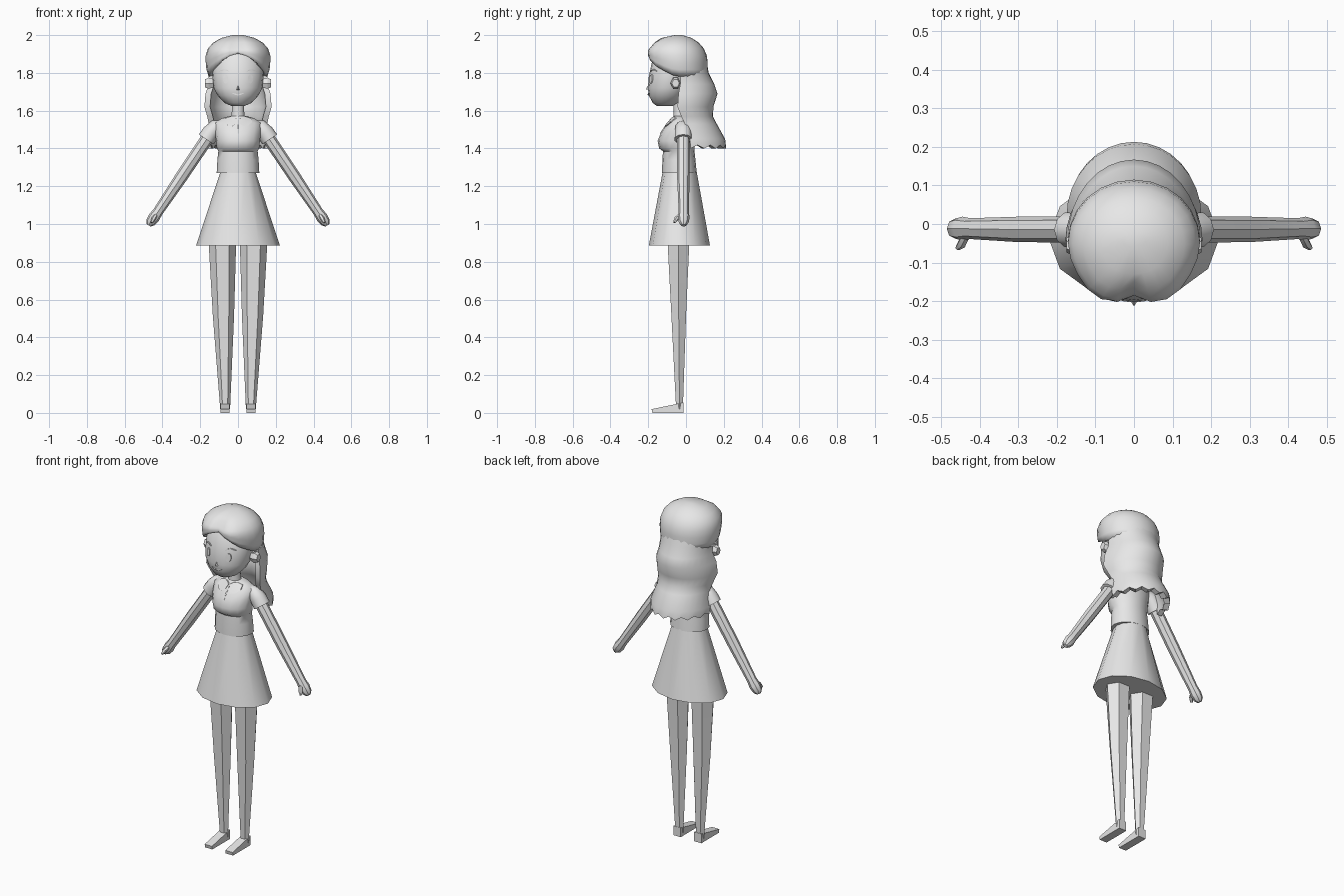
import bpy, bmesh, math
from mathutils import Vector

if "Cube" in bpy.data.objects:
    bpy.data.objects.remove(bpy.data.objects["Cube"])

grey = bpy.data.materials.new("light grey")
grey.diffuse_color = (0.8, 0.8, 0.8, 1)
grey.use_nodes = True
grey.node_tree.nodes["Principled BSDF"].inputs["Base Color"].default_value = grey.diffuse_color


def finish(name, verts, faces, angle=40, thick=0.0):
    """Make an object with tidy normals, grey material and angle-based smoothing."""
    bm = bmesh.new()
    vs = [bm.verts.new(v) for v in verts]
    for f in faces:
        bm.faces.new([vs[i] for i in f])
    bmesh.ops.recalc_face_normals(bm, faces=bm.faces)
    me = bpy.data.meshes.new(name)
    bm.to_mesh(me)
    bm.free()
    me.materials.append(grey)
    ob = bpy.data.objects.new(name, me)
    bpy.context.collection.objects.link(ob)
    if thick:
        m = ob.modifiers.new("thickness", 'SOLIDIFY')
        m.thickness, m.offset = thick, -1
    bpy.ops.object.select_all(action='DESELECT')
    ob.select_set(True)
    bpy.context.view_layer.objects.active = ob
    if angle:
        bpy.ops.object.shade_smooth_by_angle(angle=math.radians(angle))
    return ob


def loft(name, rings, angle=40, caps=True, thick=0.0):
    """Skin a list of equally long closed rings."""
    n = len(rings[0])
    verts = [p for r in rings for p in r]
    faces = [(k*n + i, k*n + (i+1) % n, (k+1)*n + (i+1) % n, (k+1)*n + i)
             for k in range(len(rings)-1) for i in range(n)]
    if caps:
        faces.append(tuple(range(n)))
    if caps or thick:
        faces.append(tuple(range((len(rings)-1)*n, len(rings)*n)))
    return finish(name, verts, faces, angle, thick)


def oval(z, hw, yf, yb, n, cx=0.0, turn=0.0):
    """Horizontal oval from half width, front y and back y; starts at the front."""
    return [(cx + hw*math.sin(a), (yf+yb)/2 - (yb-yf)/2*math.cos(a), z)
            for a in (2*math.pi*(i+turn)/n for i in range(n))]


def stack(name, table, n, angle=40, **kw):
    return loft(name, [oval(*row, n, **kw) for row in table], angle)


def tube(name, path, n=8, angle=40):
    """Tube through (x, y, z, radius) points lying near the xz plane."""
    rings = []
    pts = [Vector(p[:3]) for p in path]
    for i, p in enumerate(pts):
        d = (pts[min(i+1, len(pts)-1)] - pts[max(i-1, 0)]).normalized()
        u = d.cross(Vector((0, 1, 0))).normalized()
        v = d.cross(u)
        r = path[i][3]
        rings.append([p + r*(u*math.cos(a) + v*math.sin(a))
                      for a in (2*math.pi*k/n for k in range(n))])
    return loft(name, rings, angle)


def lookup(table, z):
    """Interpolate a (z, hw, yf, yb) table."""
    z = min(max(z, table[0][0]), table[-1][0])
    for a, b in zip(table, table[1:]):
        if z <= b[0]:
            t = (z - a[0])/(b[0] - a[0])
            return [a[k] + t*(b[k] - a[k]) for k in (1, 2, 3)]


def patch(name, outline, table, lift=0.005):
    """Thin plate following the front of a lofted body."""
    def on(x, z):
        hw, yf, yb = lookup(table, z)
        c = math.sqrt(max(0, 1 - (x/hw)**2))
        return (x, (yf+yb)/2 - (yb-yf)/2*c - lift, z)
    n = len(outline)
    mid = (sum(p[0] for p in outline)/n, sum(p[1] for p in outline)/n)
    front = [on(*p) for p in outline] + [on(*mid)]
    back = [(x, y + 0.009, z) for x, y, z in front]
    faces = []
    for i in range(n):
        j = (i+1) % n
        faces += [(i, j, n), (j+n+1, i+n+1, 2*n+1), (i, i+n+1, j+n+1, j)]
    return finish(name, front + back, faces, 30)


def arc_strip(x0, z0, w, rise, t):
    """Curved strip outline, used for mouth and brows."""
    k = [i/3 - 1 for i in range(7)]
    top = [(x0 + w*u, z0 + rise*(1 - u*u) + t*(1 - 0.8*abs(u))) for u in k]
    return top + [(x0 + w*u, z0 + rise*(1 - u*u)) for u in reversed(k)]


# Head and neck
HEAD = [(1.625, .035, -.155, -.07), (1.64, .07, -.175, -.04), (1.68, .108, -.197, 0),
        (1.72, .128, -.202, .02), (1.78, .135, -.197, .04), (1.85, .138, -.182, .06),
        (1.93, .105, -.14, .05), (1.97, .05, -.09, .02)]
stack("head", HEAD, 20, 60)
stack("neck", [(1.54, .04, -.07, .01), (1.60, .034, -.065, .003), (1.66, .034, -.07, .0)], 10)
finish("nose", [(-.009, -.2, 1.71), (.009, -.2, 1.71), (0, -.2, 1.735), (0, -.213, 1.714)],
       [(0, 1, 3), (1, 2, 3), (2, 0, 3), (0, 2, 1)])
patch("mouth", arc_strip(0, 1.693, .032, -.012, .005), HEAD)

# Torso and skirt
TORSO = [(1.27, .113, -.127, .057), (1.34, .109, -.125, .05), (1.385, .104, -.122, .045),
         (1.40, .112, -.142, .045), (1.44, .116, -.15, .045), (1.49, .122, -.13, .045),
         (1.535, .125, -.095, .04), (1.56, .085, -.072, .025), (1.572, .045, -.066, .012)]
stack("blouse", TORSO, 16, 45)
stack("skirt", [(.885, .222, -.197, .127), (1.285, .09, -.122, .055)], 12, 40)
patch("placket", [(-.004, 1.48), (.004, 1.48), (.004, 1.55), (-.004, 1.55)], TORSO, .004)

for s, side in ((1, "left"), (-1, "right")):
    # Face details
    patch(side + "_eye", [(s*.066 + .014*math.cos(a), 1.768 + .024*math.sin(a))
                          for a in (math.pi*k/6 for k in range(12))], HEAD)
    patch(side + "_brow", arc_strip(s*.072, 1.808, .026, .008, .005), HEAD)
    # Ears
    ear = [oval(0, r, -r, r, 6) for r in (.022, .034, .024)]
    loft(side + "_ear", [[(s*x, -.055 + .8*p[1], 1.745 + p[0]) for p in r]
                         for x, r in zip((.12, .155, .175), ear)], 30)
    # Collar lobe
    patch(side + "_collar", [(s*x, z) for x, z in (
        (.004, 1.555), (.012, 1.53), (.03, 1.517), (.055, 1.522), (.075, 1.54),
        (.07, 1.56), (.04, 1.569), (.02, 1.566))], TORSO, .007)
    # Puffed sleeve with cuff, then the arm
    tube(side + "_sleeve", [(s*.085, -.015, 1.52, .03), (s*.115, -.015, 1.512, .042),
                            (s*.145, -.015, 1.482, .046), (s*.168, -.015, 1.448, .047)], 10)
    tube(side + "_arm", [(s*.15, -.014, 1.472, .034), (s*.30, -.014, 1.249, .033),
                         (s*.425, -.012, 1.063, .027), (s*.445, -.012, 1.034, .031),
                         (s*.464, -.012, 1.008, .026), (s*.473, -.012, .993, .012)], 8, 35)
    tube(side + "_thumb", [(s*.436, -.03, 1.046, .011), (s*.447, -.052, 1.028, .012),
                           (s*.457, -.062, 1.008, .007)], 6)
    # Tapered six-sided leg and wedge foot
    loft(side + "_leg", [oval(z, hw, yf, yb, 6, cx=s*cx, turn=.5) for z, cx, hw, yf, yb in (
        (.02, .068, .026, -.055, -.014), (.51, .077, .056, -.083, .006),
        (.93, .083, .074, -.108, .028))], 25)
    side_shape = [(-.013, 0), (-.178, 0), (-.182, .02), (-.06, .045), (-.013, .055)]
    loft(side + "_foot", [[(s*x, y, z) for y, z in side_shape] for x in (.044, .092)], 0)

# Hair cap: lower edge rises to a parting at the front centre
CAP = [(1.77, .152, -.17, .115), (1.82, .168, -.192, .115), (1.87, .172, -.203, .115),
       (1.915, .17, -.208, .105), (1.955, .14, -.18, .075), (1.985, .088, -.13, .03),
       (2.0, .03, -.06, -.02)]
EDGE = [(0, 1.902), (20, 1.885), (45, 1.835), (70, 1.79), (90, 1.78), (181, 1.78)]
N = 24


def edge_z(deg):
    for (a, za), (b, zb) in zip(EDGE, EDGE[1:]):
        if deg <= b:
            return za + (zb - za)*(deg - a)/(b - a)


rings = []
for row in range(8):
    ring = []
    for i in range(N):
        a = 2*math.pi*i/N
        deg = min(360*i/N, 360 - 360*i/N)
        z = (1.93 - (1.93 - edge_z(deg))*(1 - row/4)) if row < 4 else (1.93, 1.96, 1.985, 2.0)[row-4]
        hw, yf, yb = lookup(CAP, z)
        y = (yf+yb)/2 - (yb-yf)/2*math.cos(a)
        if row < 6:  # crease at the parting, fuller lobes beside it
            y += .022 if deg < 1 else (-.008 if 20 < deg < 50 else 0)
        ring.append((hw*math.sin(a), y, z))
    rings.append(ring)
loft("hair_cap", rings, 40, caps=False, thick=.02)

# Long wavy back hair: crescent sections, notched lower hem
FALL = [(1.41, .172, .025, .213), (1.45, .175, .02, .207), (1.53, .155, -.005, .163),
        (1.57, .163, -.025, .143), (1.62, .178, -.045, .145), (1.69, .172, -.04, .167),
        (1.74, .155, -.03, .15), (1.80, .155, -.03, .12), (1.87, .162, -.03, .108),
        (1.93, .13, -.03, .085)]
rings = []
M = 16
for k, (z, hw, y0, y1) in enumerate(FALL):
    outer, inner = [], []
    for i in range(M + 1):
        a = math.pi*i/M
        c, q = math.cos(a), math.sin(a)
        hem = (.018*(i % 2) - .01) if k == 0 else 0
        outer.append((hw*c, y0 + (y1-y0)*q, z + hem))
        inner.append(((hw-.03)*c, y0 + (y1-y0-.035)*q, z + hem))
    rings.append(outer + inner[::-1])
n = 2*(M + 1)
verts = [p for r in rings for p in r]
faces = [(k*n + i, k*n + (i+1) % n, (k+1)*n + (i+1) % n, (k+1)*n + i)
         for k in range(len(FALL)-1) for i in range(n)]
for base in (0, (len(FALL)-1)*n):
    faces += [(base+i, base+i+1, base+n-2-i, base+n-1-i) for i in range(M)]
finish("back_hair", verts, faces, 45)
